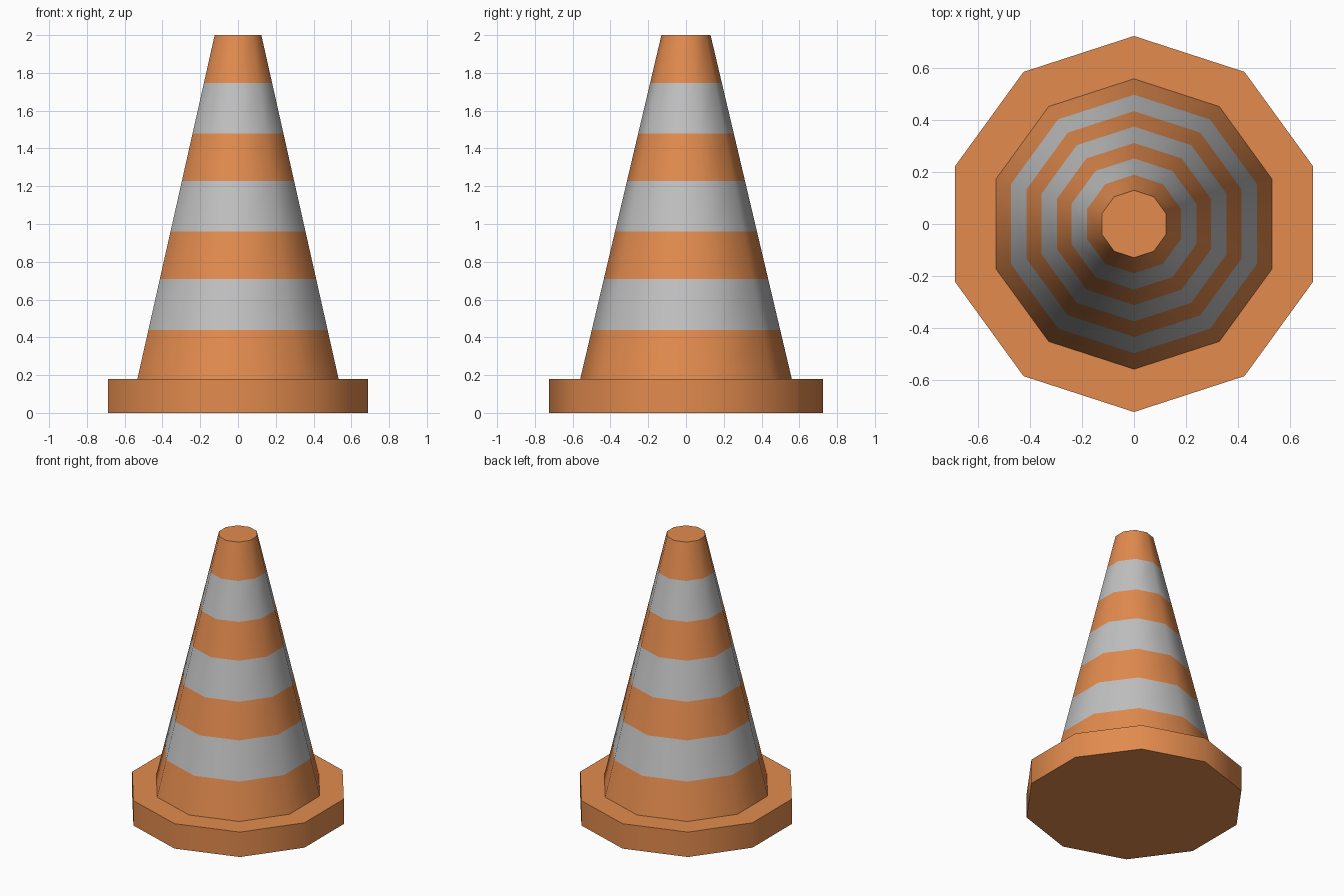
import bpy, bmesh, math

if "Cube" in bpy.data.objects:
    bpy.data.objects.remove(bpy.data.objects["Cube"])

SIDES = 10


def material(name, rgb):
    m = bpy.data.materials.new(name)
    m.diffuse_color = (*rgb, 1.0)
    m.use_nodes = True
    m.node_tree.nodes["Principled BSDF"].inputs["Base Color"].default_value = m.diffuse_color
    return m


orange = material("orange", (0.76, 0.258, 0.076))
grey = material("light_grey", (0.53, 0.53, 0.53))


def lathe(name, profile, mats, cap_bottom=False, cap_top=False, stripes=False):
    """Revolve (radius, z) points into a ten-sided body with a corner on +y."""
    bm = bmesh.new()
    rings = []
    for r, z in profile:
        angles = [math.pi / 2 + math.tau * i / SIDES for i in range(SIDES)]
        rings.append([bm.verts.new((r * math.cos(a), r * math.sin(a), z)) for a in angles])
    for level, (lo, hi) in enumerate(zip(rings, rings[1:])):
        for i in range(SIDES):
            j = (i + 1) % SIDES
            f = bm.faces.new((lo[i], lo[j], hi[j], hi[i]))
            f.material_index = level % 2 if stripes else 0
    if cap_bottom:
        bm.faces.new(rings[0][::-1])
    if cap_top:
        bm.faces.new(rings[-1])
    mesh = bpy.data.meshes.new(name)
    bm.to_mesh(mesh)
    bm.free()
    for m in mats:
        mesh.materials.append(m)
    ob = bpy.data.objects.new(name, mesh)
    bpy.context.collection.objects.link(ob)
    bpy.ops.object.select_all(action='DESELECT')
    ob.select_set(True)
    bpy.context.view_layer.objects.active = ob
    bpy.ops.object.shade_smooth_by_angle(angle=math.radians(40))
    return ob


Z0, Z1, R0, R1 = 0.18, 2.0, 0.56, 0.13

# Foot slab, open where the cone stands on it
lathe("base", [(0.725, 0), (0.725, Z0), (R0, Z0)], [orange], cap_bottom=True)

# Tapered body, alternating orange and grey bands
heights = [Z0, 0.44, 0.708, 0.96, 1.227, 1.48, 1.747, Z1]
lathe("striped_cone",
      [(R0 + (R1 - R0) * (z - Z0) / (Z1 - Z0), z) for z in heights],
      [orange, grey], cap_top=True, stripes=True)
